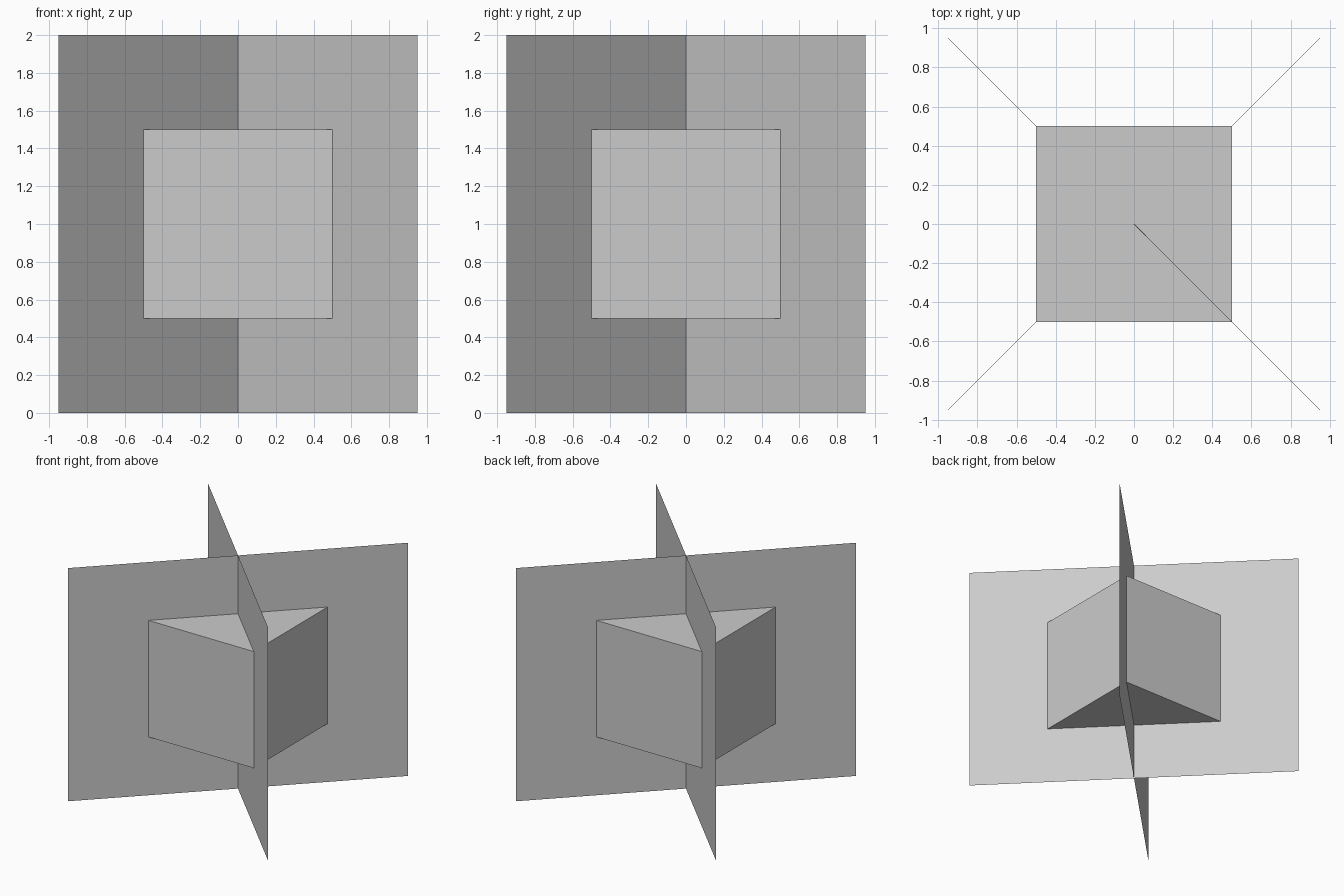
import bpy
from math import radians, sqrt

if "Cube" in bpy.data.objects:
    bpy.data.objects.remove(bpy.data.objects["Cube"])

HALF = 0.95  # reach of the panels along x and y

# Central cube
bpy.ops.mesh.primitive_cube_add(size=1, location=(0, 0, 1))
bpy.context.object.name = "center_cube"


def diagonal_panel(name, angle):
    """Upright thin sheet through the centre, turned about z."""
    bpy.ops.mesh.primitive_plane_add(size=2, location=(0, 0, 1),
                                     rotation=(radians(90), 0, radians(angle)))
    panel = bpy.context.object
    panel.name = name
    panel.scale = (HALF * sqrt(2), 1, 1)


# Two crossed sheets
diagonal_panel("cross_panel_a", 45)
diagonal_panel("cross_panel_b", -45)
